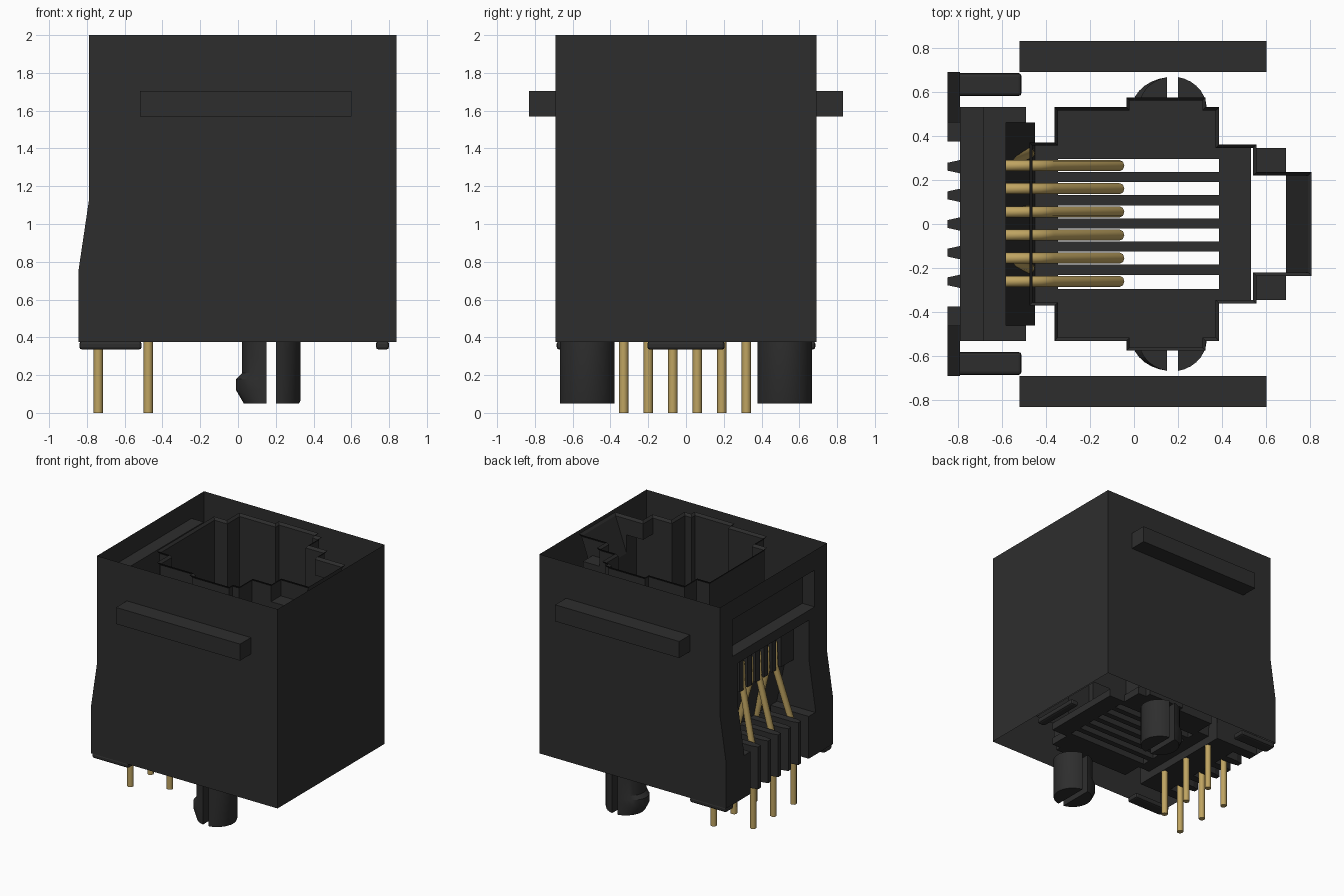
import bpy, bmesh, math
from mathutils import Vector

cube = bpy.data.objects.get("Cube")
if cube:
    bpy.data.objects.remove(cube, do_unlink=True)


def material(name, rgb, rough):
    m = bpy.data.materials.new(name)
    m.use_nodes = True
    m.diffuse_color = (*rgb, 1)
    b = m.node_tree.nodes["Principled BSDF"]
    b.inputs["Base Color"].default_value = (*rgb, 1)
    b.inputs["Roughness"].default_value = rough
    return m


BLACK = material("black_plastic", (0.027, 0.027, 0.027), 0.6)
GOLD = material("gold_metal", (0.52, 0.37, 0.12), 0.5)


def sheet(name, polys, flip=False, mat=BLACK):
    """Object from separate polygons, welded where they touch."""
    bm = bmesh.new()
    for p in polys:
        bm.faces.new([bm.verts.new(v) for v in p])
    bmesh.ops.remove_doubles(bm, verts=bm.verts, dist=0.0005)
    bmesh.ops.recalc_face_normals(bm, faces=bm.faces)
    if flip:
        bmesh.ops.reverse_faces(bm, faces=bm.faces)
    me = bpy.data.meshes.new(name)
    bm.to_mesh(me)
    bm.free()
    me.materials.append(mat)
    ob = bpy.data.objects.new(name, me)
    bpy.context.collection.objects.link(ob)
    return ob


def loft(name, rings):
    """Closed solid through matching rings of points."""
    n = len(rings[0])
    polys = [rings[0], rings[-1]]
    for a, b in zip(rings, rings[1:]):
        polys += [[a[i], a[(i + 1) % n], b[(i + 1) % n], b[i]] for i in range(n)]
    return sheet(name, polys)


def prism(name, plan, z0, z1):
    return loft(name, [[(x, y, z) for x, y in plan] for z in (z0, z1)])


def box(name, x0, x1, y0, y1, z0, z1, bevel=0):
    ob = prism(name, [(x0, y0), (x1, y0), (x1, y1), (x0, y1)], z0, z1)
    if bevel:
        m = ob.modifiers.new("bevel", "BEVEL")
        m.width, m.segments = bevel, 2
    return ob


def zquad(x0, x1, y0, y1, z):
    return [(x0, y0, z), (x1, y0, z), (x1, y1, z), (x0, y1, z)]


def wall(a, b, z0, z1):
    return [(*a, z0), (*b, z0), (*b, z1), (*a, z1)]


# Outer shell: open sheets, with a kinked rear face
Z0, W, XF = 0.375, 0.69, 0.84
profile = [(-0.845, Z0), (-0.845, 0.75), (-0.79, 1.12), (-0.79, 2)]


def rear_x(z):
    return -0.845 + 0.055 * min(1, max(0, (z - 0.75) / 0.37))


def rear(y0, y1, z0, z1):
    return [(rear_x(z0), y0, z0), (rear_x(z0), y1, z0),
            (rear_x(z1), y1, z1), (rear_x(z1), y0, z1)]


shell = [wall((XF, -W), (XF, W), Z0, 2), rear(-W, W, 1.84, 2), rear(-0.53, 0.53, 1.46, 1.54)]
for s in (-1, 1):
    shell.append([(x, s * W, z) for x, z in profile] + [(XF, s * W, 2), (XF, s * W, Z0)])
    a, b, c = sorted((s * 0.46, s * W)), sorted((s * 0.53, s * W)), sorted((s * 0.46, s * 0.53))
    shell += [rear(*a, Z0, 0.75), rear(*a, 0.75, 1.12), rear(*a, 1.12, 1.46), rear(*b, 1.46, 1.84)]
sheet("outer_shell", shell)

# Rear recess and the wiring bay below it
recess = [zquad(-0.79, -0.68, -0.53, 0.53, 1.84), zquad(-0.79, -0.58, -0.53, 0.53, 1.54),
          wall((-0.68, -0.53), (-0.68, 0.53), 1.54, 1.84)]
bay = [zquad(-0.79, -0.58, -0.46, 0.46, 1.46),
       [(-0.58, -0.46, 1.1), (-0.58, 0.46, 1.1), (-0.45, 0.46, 0.5), (-0.45, -0.46, 0.5)]]
for s in (-1, 1):
    recess += [wall((-0.79, s * 0.53), (-0.68, s * 0.53), 1.54, 1.84),
               zquad(-0.68, -0.49, s * 0.46, s * 0.53, 1.54)]
    bay.append([(x, s * 0.46, z) for x, z in profile[:3]] +
               [(-0.79, s * 0.46, 1.46), (-0.45, s * 0.46, 1.46), (-0.45, s * 0.46, Z0)])
sheet("rear_recess", recess)
sheet("wiring_bay", bay, flip=True)

# Plug cavity: stepped outline with a chamfered rim
FLOOR, SHOULDER = 0.5, 1.85
half = [(-0.46, 0.355), (-0.345, 0.355), (-0.345, 0.515), (-0.02, 0.515), (-0.02, 0.56), (0.31, 0.56),
        (0.31, 0.515), (0.37, 0.515), (0.37, 0.345), (0.54, 0.345), (0.54, 0.22), (0.79, 0.22)]
outline = half + [(x, -y) for x, y in reversed(half)]
n = len(outline)


def rim(i):
    out = Vector((0, 0))
    p = [Vector(outline[j % n]) for j in (i - 1, i, i + 1)]
    for a, b in ((p[0], p[1]), (p[1], p[2])):
        d = (b - a).normalized()
        out += Vector((-d.y, d.x))
    return (*(p[1] + out * 0.015), 2)


cavity = []
for i in range(n):
    a, b = outline[i], outline[(i + 1) % n]
    cavity.append([(*a, 1.98), (*b, 1.98), rim((i + 1) % n), rim(i)])
    if a[0] == b[0] == 0.79:                      # sloped latch lead-in
        cavity.append([(*a, 1.98), (*b, 1.98), (0.69, b[1], 1.7), (0.69, a[1], 1.7)])
    elif 0.79 in (a[0], b[0]):                    # latch slot cheeks
        y = a[1]
        cavity.append([(0.54, y, 1.98), (0.79, y, 1.98), (0.69, y, 1.7), (0.69, y, SHOULDER),
                       (0.54, y, SHOULDER)])
    else:
        low = SHOULDER if a[0] == b[0] == 0.54 else 1.36 if a[0] == b[0] == -0.46 else FLOOR
        cavity.append(wall(a, b, low, 1.98))
# Latch pocket behind the shoulders
cavity.append(wall((0.69, -0.22), (0.69, 0.22), FLOOR, 1.7))
for s in (-1, 1):
    cavity += [zquad(0.54, 0.69, s * 0.22, s * 0.345, SHOULDER),
               wall((0.54, s * 0.345), (0.69, s * 0.345), FLOOR, SHOULDER),
               wall((0.69, s * 0.22), (0.69, s * 0.345), FLOOR, SHOULDER)]
sheet("plug_cavity", cavity, flip=True)

# Cavity floor with slotted fingers
box("floor_front", 0.385, 0.53, -0.345, 0.345, 0.44, FLOOR)
box("floor_rear", -0.46, -0.345, -0.355, 0.355, 0.44, FLOOR)
for s, side in ((-1, "right"), (1, "left")):
    box("floor_" + side, -0.345, 0.385, *sorted((s * 0.295, s * 0.515)), 0.44, FLOOR)
    box("floor_bump_" + side, -0.02, 0.31, *sorted((s * 0.515, s * 0.56)), 0.44, FLOOR)
for i in range(5):
    y = 0.2125 - 0.105 * i
    box(f"floor_finger_{i + 1}", -0.345, 0.385, y - 0.023, y + 0.023, 0.44, FLOOR)

# Rear comb separating the wires, and guide teeth above it
for i in range(5):
    y = 0.26 - 0.13 * i
    prism(f"comb_tooth_{i + 1}", [(-0.845, y - 0.018), (-0.79, y - 0.03), (-0.5, y - 0.03),
                                  (-0.5, y + 0.03), (-0.79, y + 0.03), (-0.845, y + 0.018)], Z0, 0.72)
    g = 0.2125 - 0.105 * i
    box(f"guide_tooth_{i + 1}", -0.65, -0.58, g - 0.027, g + 0.027, 1.1, 1.46)
for s, side in ((-1, "right"), (1, "left")):
    box("comb_end_" + side, -0.845, -0.5, *sorted((s * 0.375, s * 0.46)), Z0, 0.72)
    box("guide_end_" + side, -0.65, -0.58, *sorted((s * 0.295, s * 0.46)), 1.1, 1.46)
box("comb_base", -0.68, -0.45, -0.46, 0.46, Z0, 0.5)

# Side ribs, standoff feet and split locating posts
CX, CY, R = 0.175, 0.522, 0.146


def half_post(name, cy, sx, rings):
    gap = 0.025
    t = math.acos(gap / 0.155)
    angles = [-t + 2 * t * k / 14 for k in range(15)]
    ob = loft(name, [[(CX + sx * (gap + (math.cos(a) * 0.155 - gap) * k), cy + R * math.sin(a), z)
                      for a in angles] for z, k in rings])
    bpy.context.view_layer.objects.active = ob
    ob.select_set(True)
    bpy.ops.object.shade_smooth_by_angle(angle=math.radians(25))
    ob.select_set(False)


bpy.ops.object.select_all(action="DESELECT")
for s, side in ((-1, "right"), (1, "left")):
    box("side_rib_" + side, -0.52, 0.6, *sorted((s * W, s * 0.83)), 1.57, 1.705)
    box("rear_foot_" + side, -0.84, -0.51, *sorted((s * 0.58, s * 0.685)), 0.335, 0.38, 0.015)
    half_post("post_solid_" + side, s * CY, 1, [(0.05, 0.95), (0.065, 1), (Z0, 1)])
    half_post("post_barb_" + side, s * CY, -1,
              [(0.05, 0.92), (0.12, 1.23), (0.18, 1.23), (0.21, 1), (Z0, 1)])
box("front_foot", 0.73, 0.8, -0.205, 0.205, 0.335, 0.38, 0.015)

# Bent spring contacts running down into the solder pins
for i in range(6):
    yc, yp = 0.265 - 0.105 * i, 0.32 - 0.13 * i
    px = -0.475 if i % 2 == 0 else -0.74
    path = [(-0.065, yc, 0.75), (-0.38, yc, 1.25), (-0.43, yc, 1.29), (-0.58, yc, 1.33),
            (-0.615, yc, 1.3), (-0.62, yc, 1.12), (px, yp, 0.62), (px, yp, 0.55), (px, yp, 0)]
    cu = bpy.data.curves.new(f"contact_{i + 1}", "CURVE")
    cu.dimensions = "3D"
    cu.bevel_depth, cu.bevel_resolution, cu.use_fill_caps = 0.025, 2, True
    sp = cu.splines.new("POLY")
    sp.points.add(len(path) - 1)
    for p, co in zip(sp.points, path):
        p.co = (*co, 1)
    cu.materials.append(GOLD)
    ob = bpy.data.objects.new(f"contact_{i + 1}", cu)
    bpy.context.collection.objects.link(ob)
